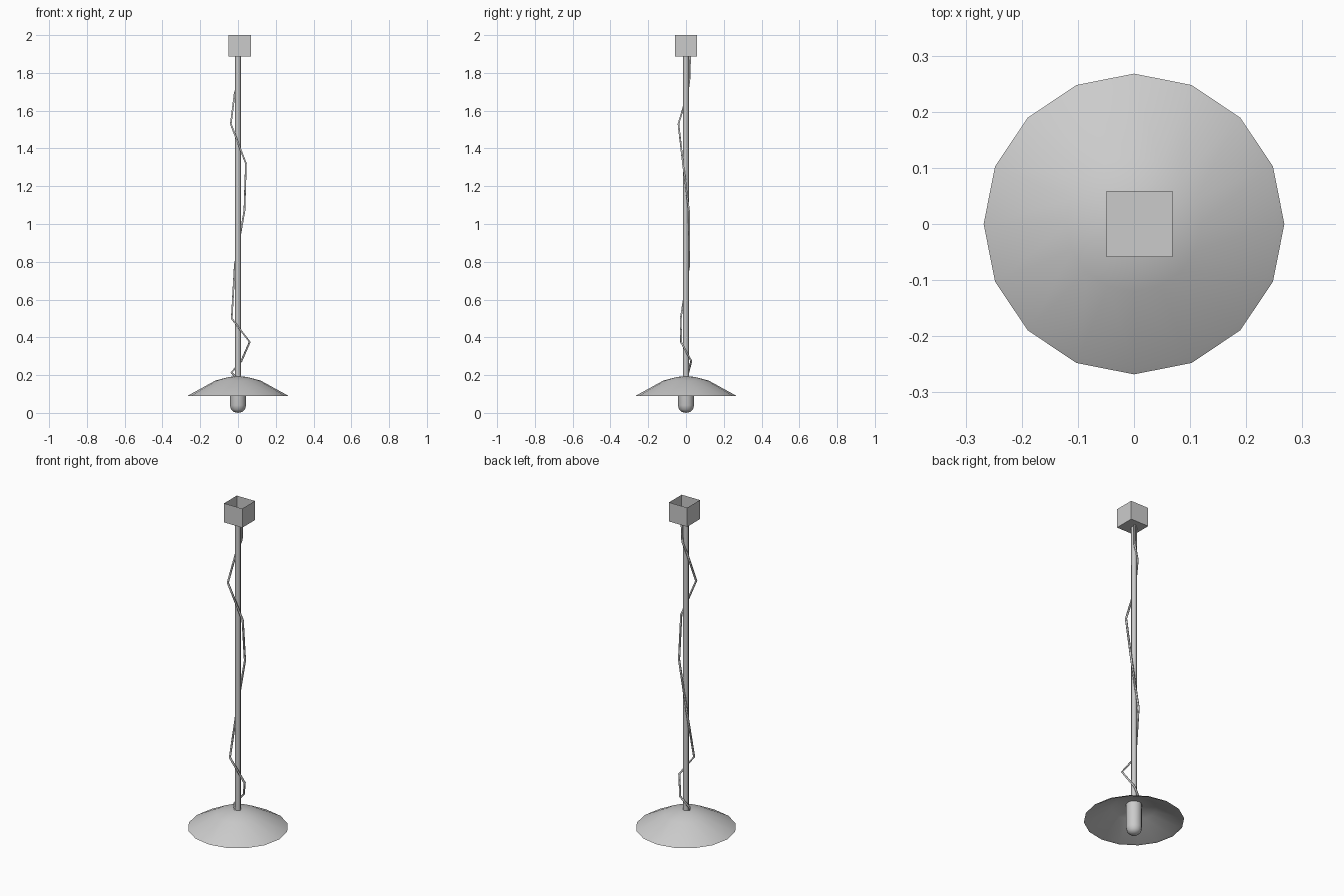
import bpy, bmesh, math

if "Cube" in bpy.data.objects:
    bpy.data.objects.remove(bpy.data.objects["Cube"])


def finish(name, bm, angle):
    bmesh.ops.recalc_face_normals(bm, faces=bm.faces[:])
    me = bpy.data.meshes.new(name)
    bm.to_mesh(me)
    bm.free()
    ob = bpy.data.objects.new(name, me)
    bpy.context.collection.objects.link(ob)
    bpy.ops.object.select_all(action='DESELECT')
    ob.select_set(True)
    bpy.context.view_layer.objects.active = ob
    bpy.ops.object.shade_smooth_by_angle(angle=math.radians(angle))
    return ob


def lathe(name, profile, sides, angle=40):
    # revolve an (r, z) profile around the z axis
    bm = bmesh.new()
    vs = [bm.verts.new((r, 0, z)) for r, z in profile]
    es = [bm.edges.new(p) for p in zip(vs, vs[1:])]
    bmesh.ops.spin(bm, geom=vs + es, cent=(0, 0, 0), axis=(0, 0, 1),
                   angle=2 * math.pi, steps=sides, use_duplicate=False)
    bmesh.ops.remove_doubles(bm, verts=bm.verts[:], dist=0.0005)
    return finish(name, bm, angle)


# thin shallow dish with a narrow rim
lathe("lamp_shade", [(0, 0.193), (0.045, 0.191), (0.12, 0.171), (0.255, 0.097),
                     (0.268, 0.089), (0.255, 0.091), (0.12, 0.164),
                     (0.045, 0.184), (0, 0.186)], 16)

# rounded bulb hanging inside the shade
lathe("bulb", [(0, 0), (0.022, 0.005), (0.037, 0.018), (0.043, 0.04),
               (0.043, 0.186)], 12, 60)

# straight stem
lathe("stem", [(0.015, 0.185), (0.015, 1.89)], 8, 60)

# ceiling box, open at the top
bm = bmesh.new()
bmesh.ops.create_cube(bm, size=1)
for v in bm.verts:
    v.co = (0.01 + v.co.x * 0.118, v.co.y * 0.118, 1.944 + v.co.z * 0.112)
bm.faces.ensure_lookup_table()
bmesh.ops.delete(bm, geom=[max(bm.faces, key=lambda f: f.calc_center_median().z)],
                 context='FACES_ONLY')
finish("ceiling_box", bm, 40)

# loose cable wound round the stem
path = [(0.013, 0.022, 1.893), (0.01, 0.019, 1.77), (-0.018, 0.008, 1.69),
        (-0.038, -0.040, 1.53), (0.042, -0.016, 1.32), (0.034, 0.016, 1.07),
        (-0.017, 0.017, 0.78), (-0.033, -0.028, 0.50), (0.062, -0.026, 0.375),
        (0.018, 0.028, 0.275), (-0.034, 0.012, 0.215), (-0.012, -0.012, 0.188)]
cu = bpy.data.curves.new("cable", 'CURVE')
cu.dimensions = '3D'
cu.bevel_depth = 0.006
cu.bevel_resolution = 0
sp = cu.splines.new('POLY')
sp.points.add(len(path) - 1)
for p, co in zip(sp.points, path):
    p.co = (*co, 1)
bpy.context.collection.objects.link(bpy.data.objects.new("cable", cu))
